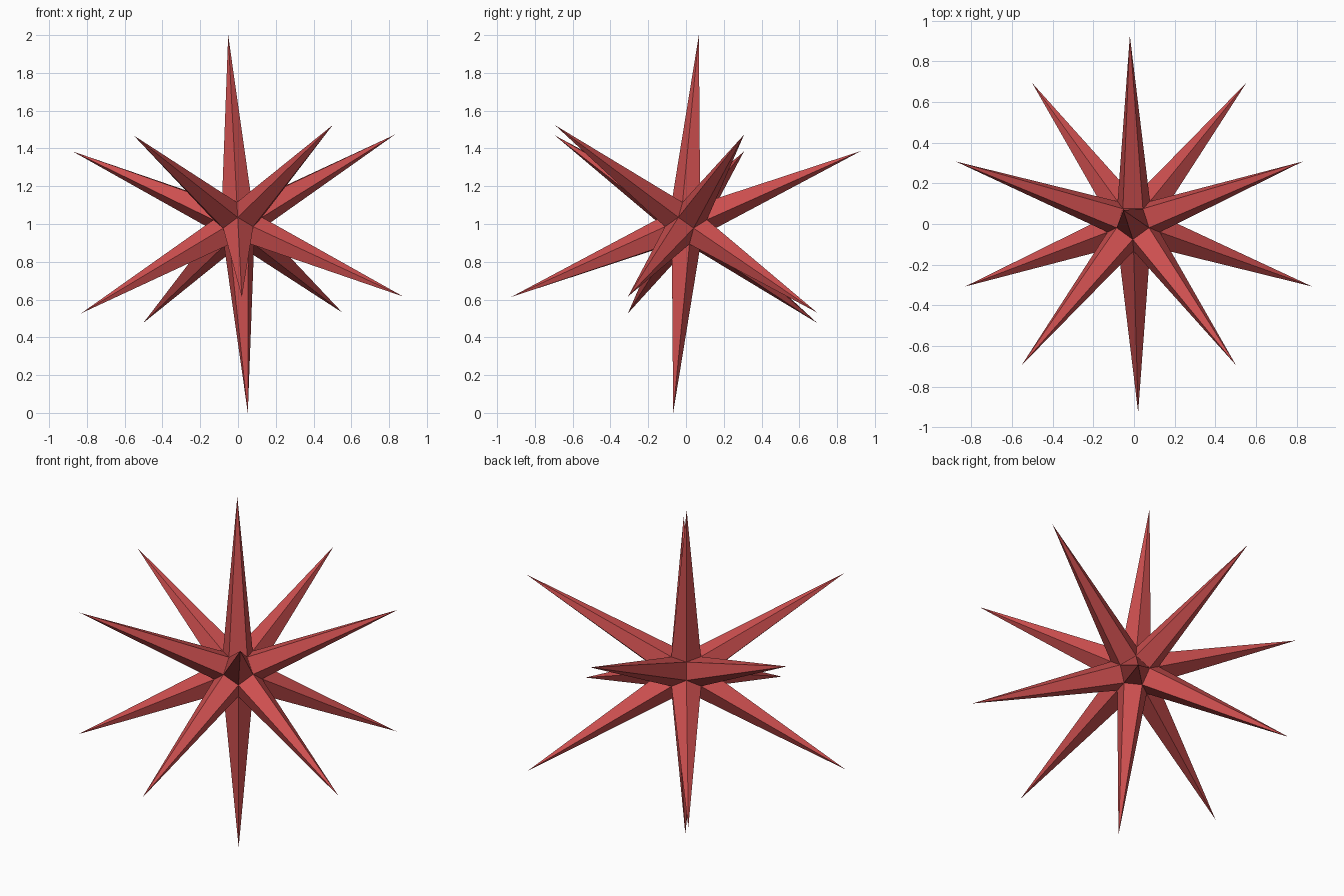
import bpy, bmesh
from mathutils import Vector, Matrix

cube = bpy.data.objects.get("Cube")
if cube:
    bpy.data.objects.remove(cube, do_unlink=True)

CORE_RADIUS = 0.138                        # corners of the dodecahedral core
TOP_TIP = Vector((-0.052, 0.068, 1.0))     # tip of the upright spike
BACK_TIP = Vector((-0.02, 0.92, 0.38))     # tip of the rear spike

# Red material
red = bpy.data.materials.new("red")
red.use_nodes = True
red.diffuse_color = (0.61, 0.078, 0.078, 1)
red.node_tree.nodes["Principled BSDF"].inputs["Base Color"].default_value = red.diffuse_color


def frame(axis, side):
    """Orthonormal basis with z along axis and x leaning towards side."""
    z = axis.normalized()
    x = (side - z * side.dot(z)).normalized()
    return Matrix((x, z.cross(x), z)).transposed()


# Icosahedron whose corners are the twelve spike tips, tilted into place
cage = bmesh.new()
bmesh.ops.create_icosphere(cage, subdivisions=1, radius=TOP_TIP.length)
ring = next(v.co for v in cage.verts if 0.1 < v.co.z < 0.9)
turn = frame(TOP_TIP, BACK_TIP) @ frame(Vector((0, 0, 1)), ring).transposed()
bmesh.ops.rotate(cage, verts=cage.verts, cent=(0, 0, 0), matrix=turn)

# Tips stay far out; each cage triangle gives one core corner
star = bmesh.new()
tip = {v: star.verts.new(v.co) for v in cage.verts}
core = {f: star.verts.new(f.calc_center_median().normalized() * CORE_RADIUS)
        for f in cage.faces}

# Each cage edge gives one side of each of the two spikes it joins
for edge in cage.edges:
    f, g = edge.link_faces
    for v in edge.verts:
        side = star.faces.new((tip[v], core[f], core[g]))
        side.normal_update()
        if side.normal.dot(side.calc_center_median()) < 0:
            side.normal_flip()
cage.free()

mesh = bpy.data.meshes.new("spiked_star")
star.to_mesh(mesh)
star.free()
mesh.materials.append(red)
obj = bpy.data.objects.new("spiked_star", mesh)
obj.location.z = 1.0
bpy.context.collection.objects.link(obj)
